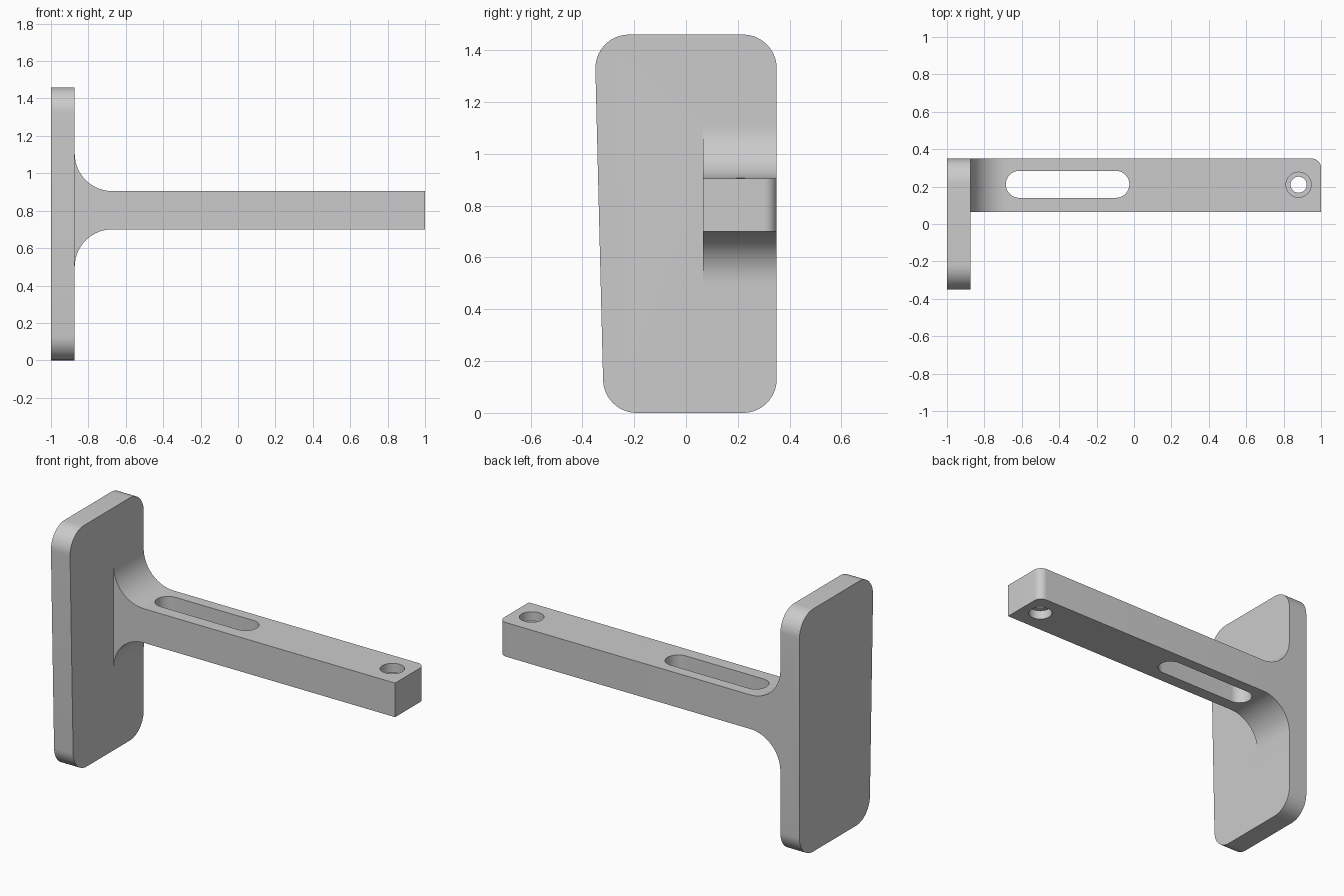
import bpy, bmesh, math
from mathutils import Vector, Matrix

cube = bpy.data.objects.get("Cube")
if cube:
    bpy.data.objects.remove(cube, do_unlink=True)

GREY = (0.6, 0.6, 0.6, 1)
grey = bpy.data.materials.new("plain grey")
grey.use_nodes = True
grey.diffuse_color = GREY
grey.node_tree.nodes["Principled BSDF"].inputs["Base Color"].default_value = GREY


def rounded(corners, steps=14):
    """Outline from (u, v, radius) corners, each replaced by a tangent arc."""
    out = []
    for i, (u, v, r) in enumerate(corners):
        p = Vector((u, v))
        if r == 0:
            out.append(p)
            continue
        a = (Vector(corners[i - 1][:2]) - p).normalized()
        b = (Vector(corners[(i + 1) % len(corners)][:2]) - p).normalized()
        half = a.angle(b) / 2
        centre = p + (a + b).normalized() * r / math.sin(half)
        start = p + a * r / math.tan(half) - centre
        end = p + b * r / math.tan(half) - centre
        sweep = start.angle_signed(end)
        for k in range(steps + 1):
            out.append(centre + Matrix.Rotation(-sweep * k / steps, 2) @ start)
    return out


def extrude(name, outline, place, depth, round_edge=None):
    """Prism from a 2D outline; place maps (u, v) into space."""
    bm = bmesh.new()
    face = bm.faces.new([bm.verts.new(place(*p)) for p in outline])
    moved = bmesh.ops.extrude_face_region(bm, geom=[face])["geom"]
    bmesh.ops.translate(bm, vec=depth,
                        verts=[g for g in moved if isinstance(g, bmesh.types.BMVert)])
    if round_edge:
        edges = [e for e in bm.edges if all(round_edge(v.co) for v in e.verts)]
        bmesh.ops.bevel(bm, geom=edges, offset=0.05, segments=8,
                        profile=0.5, affect="EDGES")
    bmesh.ops.recalc_face_normals(bm, faces=bm.faces)
    mesh = bpy.data.meshes.new(name)
    bm.to_mesh(mesh)
    bm.free()
    mesh.materials.append(grey)
    obj = bpy.data.objects.new(name, mesh)
    bpy.context.collection.objects.link(obj)
    return obj


def combine(target, other, operation):
    mod = target.modifiers.new(operation.lower(), "BOOLEAN")
    mod.operation, mod.object, mod.solver = operation, other, "EXACT"
    bpy.context.view_layer.objects.active = target
    bpy.ops.object.modifier_apply(modifier=mod.name)
    bpy.data.objects.remove(other, do_unlink=True)


# Upright plate with rounded corners and one leaning edge
plate = extrude("plate_and_arm", rounded([
    (-0.317, 0, 0.13), (0.35, 0, 0.13), (0.35, 1.46, 0.13), (-0.353, 1.46, 0.13)]),
    lambda y, z: (-1, y, z), (0.127, 0, 0))

# Arm with fillets flaring into the plate
ROOT, LOW, HIGH, FILLET = -0.873, 0.7, 0.905, 0.2
arm = extrude("arm", rounded([
    (ROOT - 0.06, LOW - FILLET, 0), (ROOT, LOW - FILLET, 0), (ROOT, LOW, FILLET),
    (1, LOW, 0), (1, HIGH, 0),
    (ROOT, HIGH, FILLET), (ROOT, HIGH + FILLET, 0), (ROOT - 0.06, HIGH + FILLET, 0)]),
    lambda x, z: (x, 0.065, z), (0, 0.285, 0),
    lambda co: co.x > 0.99 and co.y > 0.34)
combine(plate, arm, "UNION")


# Long slot, through hole and a shallow counterbore on each side
def cut(x0, x1, y, r, z0, z1):
    outline = rounded([(x0, y - r, r * 0.999), (x1, y - r, r * 0.999),
                       (x1, y + r, r * 0.999), (x0, y + r, r * 0.999)])
    cutter = extrude("cutter", outline, lambda u, v: (u, v, z0), (0, 0, z1 - z0))
    cutter.hide_render = True
    combine(plate, cutter, "DIFFERENCE")


def round_cut(r, z0, z1):
    cut(0.88 - r, 0.88 + r, 0.21, r, z0, z1)


cut(-0.685, -0.025, 0.212, 0.072, 0.5, 1.1)
round_cut(0.043, 0.5, 1.1)
round_cut(0.067, HIGH - 0.055, 1.1)
round_cut(0.067, 0.5, LOW + 0.055)

bpy.ops.object.select_all(action="DESELECT")
plate.select_set(True)
bpy.context.view_layer.objects.active = plate
bpy.ops.object.shade_smooth_by_angle(angle=math.radians(30))
